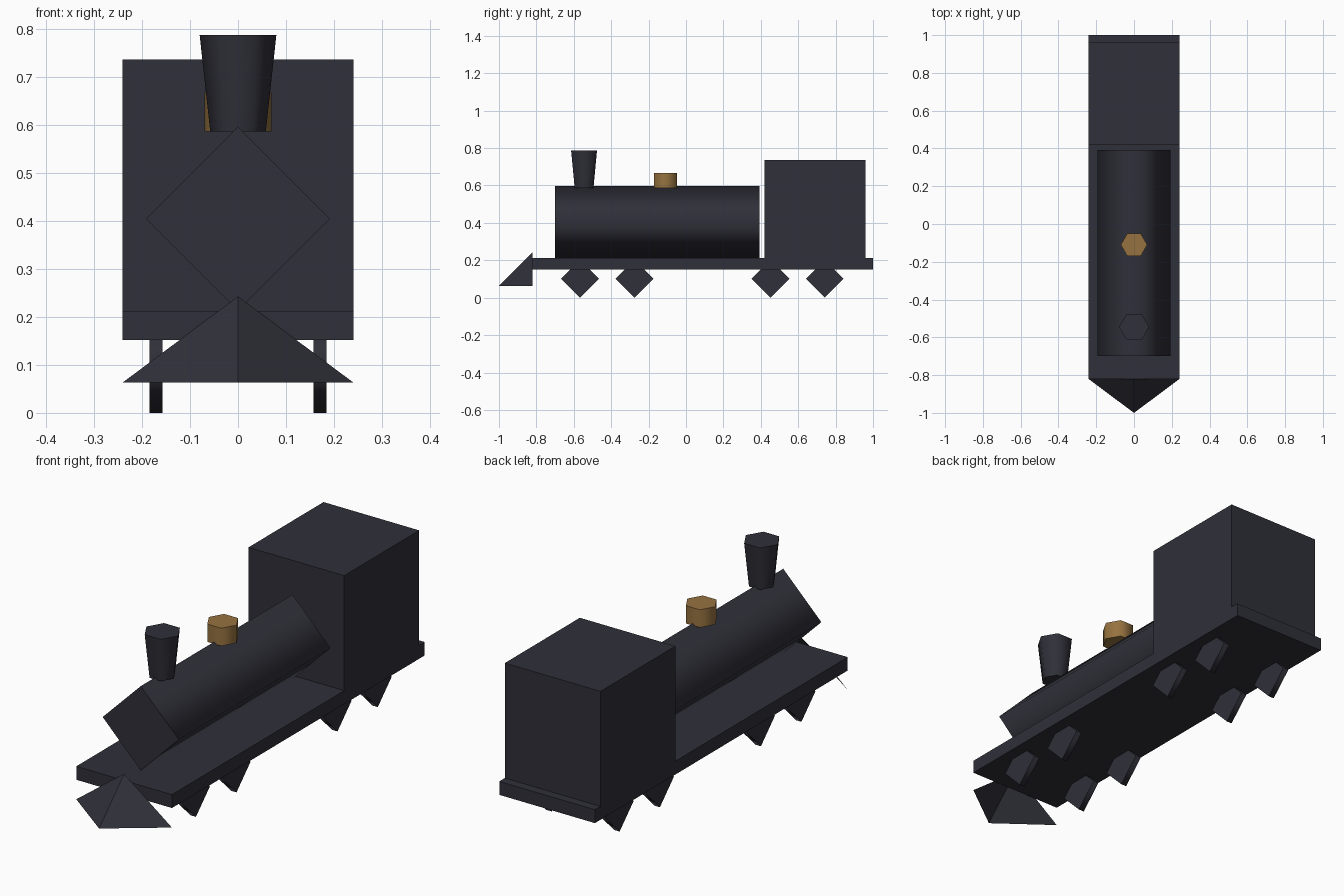
import bpy
from math import cos, sin, tau
from mathutils import Vector

cube = bpy.data.objects.get("Cube")
if cube:
    bpy.data.objects.remove(cube)


def material(name, rgb):
    mat = bpy.data.materials.new(name)
    mat.use_nodes = True
    colour = (*rgb, 1)
    mat.diffuse_color = colour
    node = next(n for n in mat.node_tree.nodes if n.type == 'BSDF_PRINCIPLED')
    node.inputs["Base Color"].default_value = colour
    return mat


iron = material("dark_iron", (0.029, 0.029, 0.041))
brass = material("brass", (0.305, 0.171, 0.051))


def add_mesh(name, verts, faces, mat):
    mesh = bpy.data.meshes.new(name)
    mesh.from_pydata(verts, [], faces)
    mesh.materials.append(mat)
    obj = bpy.data.objects.new(name, mesh)
    bpy.context.collection.objects.link(obj)
    return obj


def box(name, low, high, mat):
    verts = [(x, y, z) for x in (low[0], high[0])
             for y in (low[1], high[1]) for z in (low[2], high[2])]
    faces = [(0, 1, 3, 2), (4, 6, 7, 5), (0, 4, 5, 1),
             (2, 3, 7, 6), (0, 2, 6, 4), (1, 5, 7, 3)]
    return add_mesh(name, verts, faces, mat)


def prism(name, start, end, r_start, r_end, sides, u, mat):
    """Capped tapered prism with smooth sides; its first corner points along u."""
    start, end, u = Vector(start), Vector(end), Vector(u)
    v = (end - start).normalized().cross(u)
    verts = [centre + radius * (cos(tau * i / sides) * u + sin(tau * i / sides) * v)
             for centre, radius in ((start, r_start), (end, r_end))
             for i in range(sides)]
    faces = [(i, (i + 1) % sides, (i + 1) % sides + sides, i + sides)
             for i in range(sides)]
    faces += [tuple(reversed(range(sides))), tuple(range(sides, 2 * sides))]
    obj = add_mesh(name, verts, faces, mat)
    for poly in obj.data.polygons:
        poly.use_smooth = poly.index < sides
    return obj


X, Z = (1, 0, 0), (0, 0, 1)
half = 0.241

# Deck and cab
box("deck", (-half, -0.82, 0.152), (half, 1.0, 0.213), iron)
box("cab", (-half, 0.42, 0.213), (half, 0.96, 0.737), iron)

# Boiler with its chimney and dome
prism("boiler", (0, -0.70, 0.405), (0, 0.392, 0.405), 0.192, 0.192, 4, Z, iron)
prism("chimney", (0, -0.545, 0.587), (0, -0.545, 0.788), 0.058, 0.08, 6, X, iron)
prism("steam_dome", (0, -0.11, 0.587), (0, -0.11, 0.668), 0.07, 0.07, 6, X, brass)

# Wheels
for side_name, side in (("left", 1), ("right", -1)):
    for number, y in enumerate((-0.567, -0.275, 0.452, 0.742), 1):
        prism(f"wheel_{side_name}_{number}", (side * 0.157, y, 0.101),
              (side * 0.185, y, 0.101), 0.101, 0.101, 4, Z, iron)

# Cowcatcher: two open sloping plates
add_mesh("cowcatcher",
         [(-half, -0.82, 0.063), (half, -0.82, 0.063), (0, -1.0, 0.063), (0, -0.82, 0.243)],
         [(0, 2, 3), (2, 1, 3)], iron)
